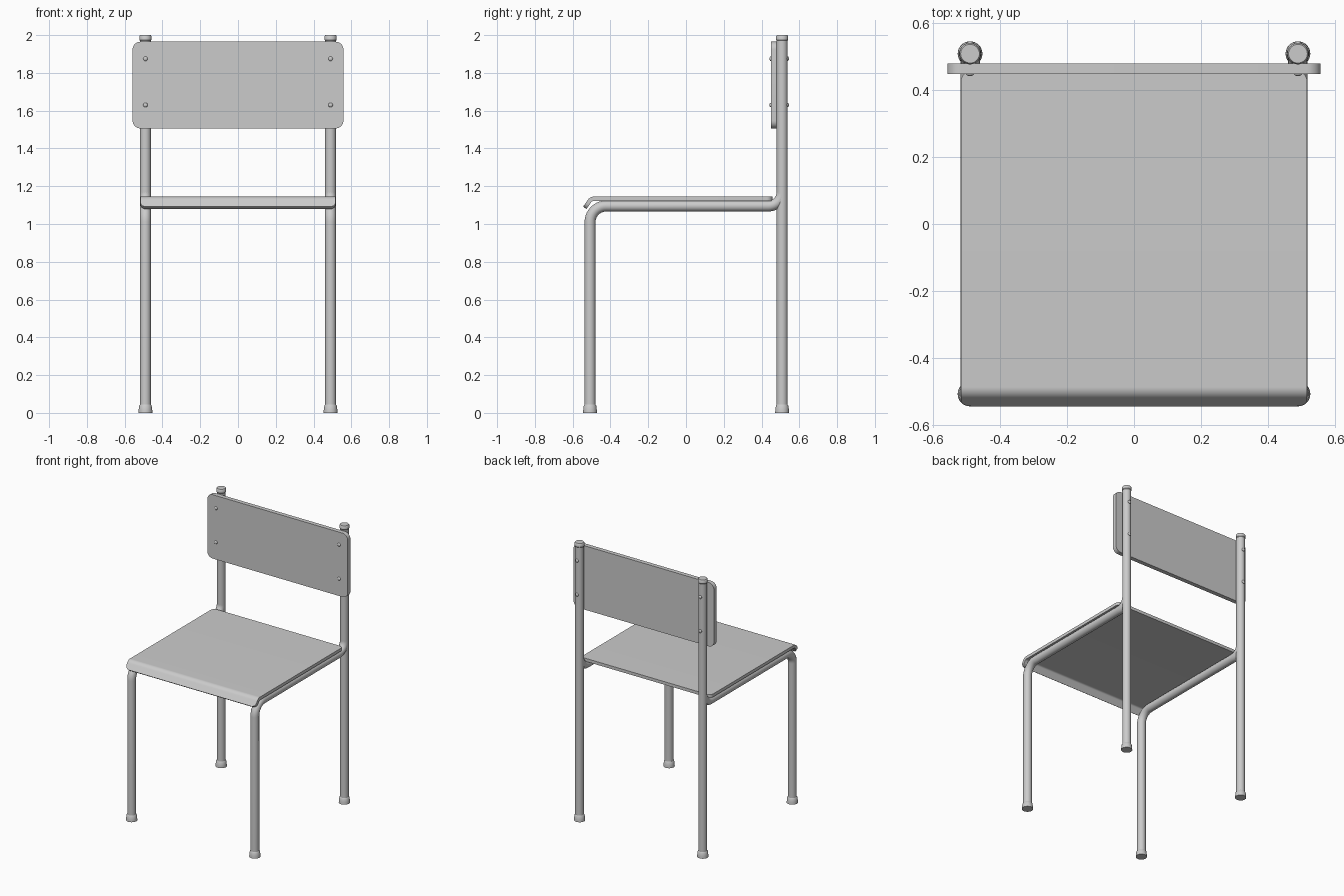
import bpy, bmesh
from math import sin, cos, pi, sqrt, radians

if "Cube" in bpy.data.objects:
    bpy.data.objects.remove(bpy.data.objects["Cube"])

X, FRONT, REAR, R = 0.49, -0.508, 0.509, 0.029


def smooth(ob):
    bpy.ops.object.select_all(action='DESELECT')
    ob.select_set(True)
    bpy.context.view_layer.objects.active = ob
    bpy.ops.object.shade_smooth_by_angle(angle=radians(35))


def mesh_object(name, bm):
    bmesh.ops.recalc_face_normals(bm, faces=bm.faces)
    me = bpy.data.meshes.new(name)
    bm.to_mesh(me)
    bm.free()
    ob = bpy.data.objects.new(name, me)
    bpy.context.collection.objects.link(ob)
    smooth(ob)
    return ob


def arc(cy, cz, r, a0, a1, n=10):
    angles = [radians(a0 + (a1 - a0) * i / n) for i in range(n + 1)]
    return [(cy + r * cos(a), cz + r * sin(a)) for a in angles]


def lathe(name, x, y, profile, n=32):
    """Closed turned part from (radius, z) pairs."""
    bm = bmesh.new()
    rings = [[bm.verts.new((x + r * cos(2 * pi * i / n), y + r * sin(2 * pi * i / n), z))
              for i in range(n)] for r, z in profile]
    for a, b in zip(rings, rings[1:]):
        for i in range(n):
            j = (i + 1) % n
            bm.faces.new((a[i], a[j], b[j], b[i]))
    bm.faces.new(rings[0])
    bm.faces.new(rings[-1])
    return mesh_object(name, bm)


def tube(name, x, path):
    """Bent round tube along (y, z) points."""
    cu = bpy.data.curves.new(name, 'CURVE')
    cu.dimensions = '3D'
    cu.bevel_depth = R
    cu.bevel_resolution = 6
    cu.use_fill_caps = True
    sp = cu.splines.new('POLY')
    sp.points.add(len(path) - 1)
    for p, (y, z) in zip(sp.points, path):
        p.co = (x, y, z, 1)
    ob = bpy.data.objects.new(name, cu)
    bpy.context.collection.objects.link(ob)
    bpy.ops.object.select_all(action='DESELECT')
    ob.select_set(True)
    bpy.context.view_layer.objects.active = ob
    bpy.ops.object.convert(target='MESH')
    smooth(bpy.context.view_layer.objects.active)


def screw(name, x, y, z):
    """Flattened screw head on a vertical face."""
    bm = bmesh.new()
    bmesh.ops.create_uvsphere(bm, u_segments=16, v_segments=8, radius=0.012)
    bmesh.ops.scale(bm, vec=(1, 0.6, 1), verts=bm.verts)
    bmesh.ops.translate(bm, vec=(x, y, z), verts=bm.verts)
    mesh_object(name, bm)


# Frame: front leg bending into seat rail, then up into the rear post
leg_path = ([(FRONT, 0.02)] + arc(FRONT + 0.085, 1.01, 0.085, 180, 90)
            + arc(0.434, 1.17, 0.075, -90, 0))
for side, x in (("left", -X), ("right", X)):
    tube(f"front_leg_and_rail_{side}", x, leg_path)
    lathe(f"rear_post_{side}", x, REAR, [(R, 0.02), (R, 1.985)])
    lathe(f"post_cap_{side}", x, REAR,
          [(0.027, 1.968), (0.032, 1.975), (0.032, 1.994), (0.028, 2.0)])
    for place, y in (("front", FRONT), ("rear", REAR)):
        lathe(f"{place}_foot_{side}", x, y,
              [(0.037, 0), (0.036, 0.015), (0.033, 0.038), (0.029, 0.044)])
    for z in (1.63, 1.875):
        screw(f"front_screw_{side}", x, 0.449, z)
        screw(f"rear_screw_{side}", x, REAR + R, z)

# Seat: thin sheet with rounded corners and a rolled front lip
W, C, T = 0.517, 0.03, 0.022
stations = [(0.457 - C * (1 - cos(i * pi / 16)), 1.145, 90) for i in range(9)]
stations += [(y, z, 90 + 5.5 * i) for i, (y, z) in
             enumerate(arc(-0.487, 1.105, 0.04, 90, 145))]
y0, z0, _ = stations[-1]
stations += [(y0 - 0.025 * sin(i * pi / 12), z0 - 0.036 * sin(i * pi / 12), 145)
             for i in range(1, 7)]
dist = [0]
for a, b in zip(stations, stations[1:]):
    dist.append(dist[-1] + sqrt((a[0] - b[0]) ** 2 + (a[1] - b[1]) ** 2))
bm = bmesh.new()
rings = []
for (y, z, a), s in zip(stations, dist):
    d = min(s, dist[-1] - s, C)
    w = W - C + sqrt(max(0, C * C - (C - d) ** 2))
    dy, dz = T * cos(radians(a)), T * sin(radians(a))
    rings.append([bm.verts.new(v) for v in
                  ((-w, y, z), (w, y, z), (w, y - dy, z - dz), (-w, y - dy, z - dz))])
for a, b in zip(rings, rings[1:]):
    for i in range(4):
        j = (i + 1) % 4
        bm.faces.new((a[i], a[j], b[j], b[i]))
bm.faces.new(rings[0])
bm.faces.new(rings[-1])
mesh_object("seat", bm)

# Backrest: rounded rectangular panel
outline = []
for cx, cz, a in ((0.517, 1.924, 0), (-0.517, 1.924, 90), (-0.517, 1.547, 180), (0.517, 1.547, 270)):
    outline += arc(cx, cz, 0.041, a, a + 90, 8)
bm = bmesh.new()
face = bm.faces.new([bm.verts.new((x, 0.449, z)) for x, z in outline])
ext = bmesh.ops.extrude_face_region(bm, geom=[face], use_keep_orig=True)
bmesh.ops.translate(bm, vec=(0, 0.031, 0),
                    verts=[g for g in ext["geom"] if isinstance(g, bmesh.types.BMVert)])
mesh_object("backrest", bm)
